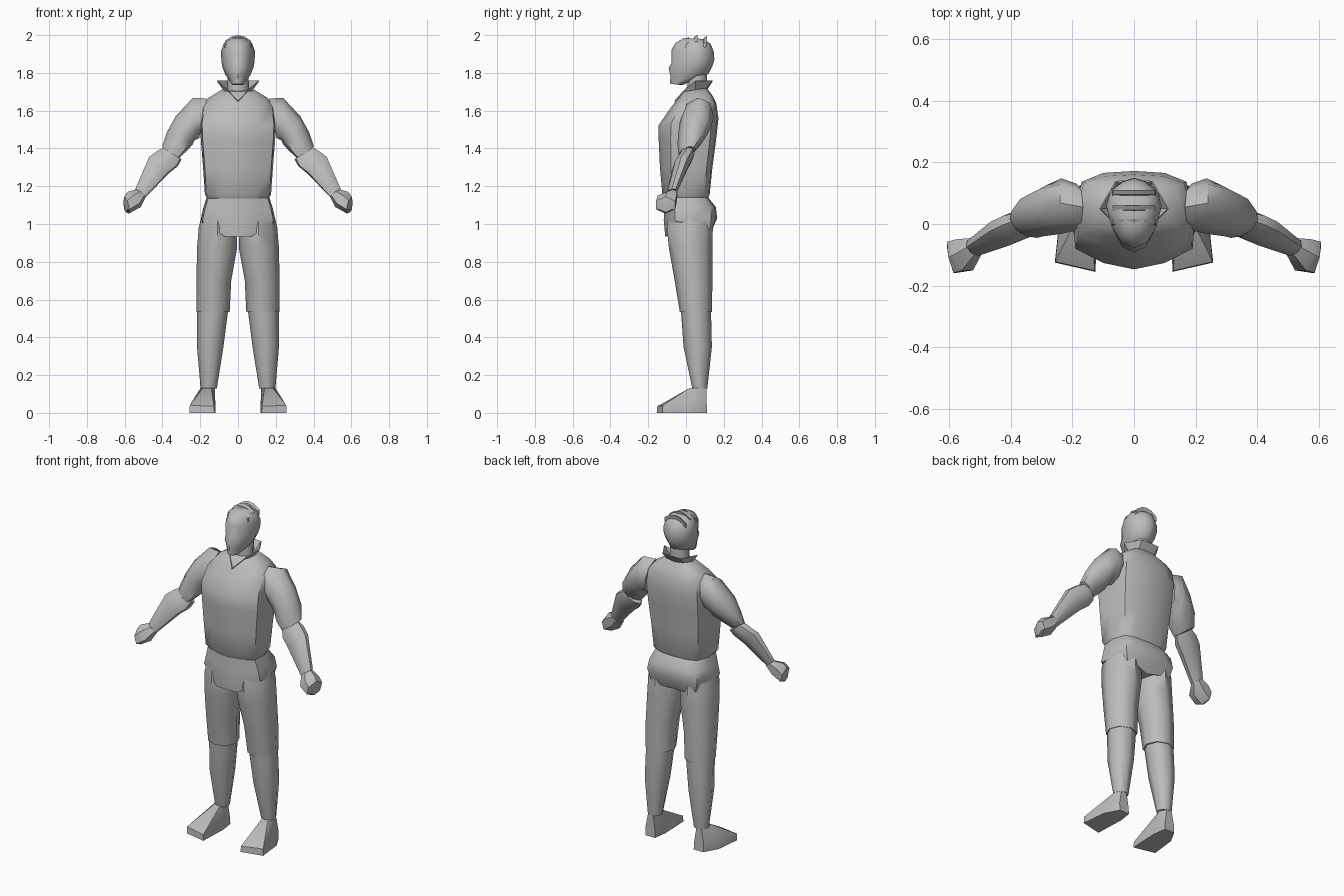
import bpy, bmesh, math
from mathutils import Vector

GREY = bpy.data.materials.new("plain grey")
GREY.diffuse_color = (0.5, 0.5, 0.5, 1)


def loft(name, rings, mirror=False, caps=True, angle=50):
    """Skin a list of equal-length closed rings into one object."""
    bm = bmesh.new()
    vs = [[bm.verts.new(p) for p in r] for r in rings]
    n = len(rings[0])
    for a, b in zip(vs, vs[1:]):
        for i in range(n):
            j = (i + 1) % n
            bm.faces.new((a[i], a[j], b[j], b[i]))
    if caps:
        bm.faces.new(vs[0][::-1])
        bm.faces.new(vs[-1])
    bmesh.ops.recalc_face_normals(bm, faces=bm.faces)
    me = bpy.data.meshes.new(name)
    bm.to_mesh(me)
    bm.free()
    me.materials.append(GREY)
    ob = bpy.data.objects.new(name, me)
    bpy.context.collection.objects.link(ob)
    bpy.ops.object.select_all(action='DESELECT')
    ob.select_set(True)
    bpy.context.view_layer.objects.active = ob
    bpy.ops.object.shade_smooth_by_angle(angle=math.radians(angle))
    if mirror:
        m = ob.modifiers.new("mirror", 'MIRROR')
        m.use_mirror_merge = False
    return ob


def both(half):
    """Mirror a half ring (front centre to back centre) across x."""
    return half + [(-x, y, z) for x, y, z in half[-2:0:-1]]


def section(shape, zf, zb, w, f, b):
    """Body ring: front and back height, half width, front y, back y."""
    m, h = (f + b) / 2, (b - f) / 2
    return both([(w * x, m + h * t, zf + (zb - zf) * (t + 1) / 2) for x, t in shape])


def oval(c, a, b, n=8):
    """Limb ring: centre, two half axes."""
    c, a, b = Vector(c), Vector(a), Vector(b)
    return [c + a * math.cos(math.tau * i / n) + b * math.sin(math.tau * i / n) for i in range(n)]


BODY = [(0, -1), (.5, -.87), (.95, -.58), (1, .1), (.85, .78), (.5, .96), (0, 1)]
HEAD = [(0, -1), (.45, -.85), (.8, -.4), (1, .2), (.85, .62), (.4, .9), (0, 1)]

# Torso
loft("torso", [section(BODY, *r) for r in [
    (1.125, 1.125, .155, -.105, .11), (1.155, 1.155, .175, -.125, .125),
    (1.30, 1.30, .185, -.138, .14), (1.45, 1.45, .197, -.145, .16),
    (1.52, 1.56, .20, -.147, .172), (1.61, 1.64, .19, -.085, .16),
    (1.655, 1.68, .155, -.05, .14), (1.70, 1.72, .085, -.02, .11)]])

# Pelvis with a front flap
bottom = both([(0, -.11, .935), (.072, -.105, .935), (.19, -.05, 1.015), (.19, .03, 1.0),
               (.15, .125, .965), (.08, .13, .95), (0, .11, .94)])
loft("pelvis", [bottom] + [section(BODY, *r) for r in [
    (1.02, 1.03, .197, -.118, .165), (1.07, 1.09, .185, -.115, .158),
    (1.15, 1.15, .163, -.11, .11)]])

# Neck and head
loft("neck", [oval((0, .06, 1.66), (.06, 0, 0), (0, .055, 0)),
              oval((0, .06, 1.82), (.055, 0, 0), (0, .05, 0))])
loft("head", [section(HEAD, *r) for r in [
    (1.742, 1.735, .03, -.082, -.02), (1.75, 1.765, .045, -.085, .05),
    (1.78, 1.795, .066, -.082, .12), (1.825, 1.835, .083, -.092, .14),
    (1.85, 1.87, .088, -.078, .15), (1.92, 1.91, .09, -.078, .148),
    (1.96, 1.955, .075, -.055, .13), (1.985, 1.98, .042, -.01, .09)]])

# Hair ridges curling over the crown
for i, (y, top) in enumerate([(.0, 1.99), (.045, 2.0), (.095, 1.995)]):
    prof = [(-.072, -.03), (-.035, -.007), (0, 0), (.035, -.007), (.072, -.03)]
    rings = [[(x, y - .005, top + z - .03), (x, y + .01, top + z - .03),
              (x * .95, y + .015, top + z), (x * .95, y, top + z - .008)] for x, z in prof]
    loft(f"hair_ridge_{i + 1}", rings, angle=30)

# Flared shirt collar, open V at the front
low = both([(0, -.055, 1.645), (.035, -.015, 1.675), (.075, .05, 1.705), (.055, .105, 1.715), (0, .115, 1.715)])
high = both([(0, -.062, 1.652), (.06, -.005, 1.715), (.113, .05, 1.757), (.06, .14, 1.757), (0, .142, 1.757)])
inner = [(x * .96, y * .96 + .002, z + .002) for x, y, z in high]
low_in = [(x * .9, y * .9 + .006, z + .004) for x, y, z in low]
loft("collar", [low, high, inner, low_in], caps=False, angle=30)

# Upper arms
loft("upper_arm", [oval(*r) for r in [
    ((.185, .055, 1.56), (-.02, 0, .105), (0, .075, 0)),
    ((.235, .058, 1.555), (.005, .01, .112), (0, .09, .01)),
    ((.285, .045, 1.495), (.045, .01, .075), (-.01, .085, .01)),
    ((.325, .025, 1.435), (.052, .01, .05), (.01, .07, .01)),
    ((.357, .005, 1.38), (.045, .01, .03), (.01, .045, .01))]], mirror=True)

# Forearms
loft("forearm", [oval(*r) for r in [
    ((.345, .01, 1.375), (.045, 0, .035), (.01, .035, 0)),
    ((.375, -.005, 1.345), (.055, 0, .04), (.015, .045, .01)),
    ((.42, -.025, 1.31), (.05, 0, .045), (.015, .045, .01)),
    ((.515, -.075, 1.165), (.028, 0, .022), (.01, .028, .005))]], mirror=True)

# Fists
loft("hand", [oval(*r, n=6) for r in [
    ((.51, -.07, 1.165), (.022, 0, .02), (.008, .028, 0)),
    ((.55, -.10, 1.13), (.035, 0, .04), (.012, .058, 0)),
    ((.59, -.108, 1.10), (.012, 0, .045), (.012, .058, 0)),
    ((.597, -.108, 1.09), (.004, 0, .028), (.008, .035, 0))]], mirror=True, angle=40)

# Thighs
loft("thigh", [oval(*r) for r in [
    ((.108, .02, 1.04), (.085, 0, 0), (0, .11, 0)),
    ((.108, .02, .98), (.10, 0, 0), (0, .122, 0)),
    ((.111, .025, .87), (.106, 0, 0), (0, .115, 0)),
    ((.128, .04, .70), (.092, 0, 0), (0, .10, 0)),
    ((.132, .052, .535), (.088, 0, 0), (0, .085, 0))]], mirror=True)

# Shins
loft("shin", [oval(*r) for r in [
    ((.133, .052, .56), (.083, 0, 0), (0, .08, 0)),
    ((.147, .062, .35), (.07, 0, 0), (0, .075, 0)),
    ((.155, .073, .13), (.043, 0, 0), (0, .04, 0))]], mirror=True)

# Shoes: sole outline, upper edge, ankle opening
sole = [(.125, -.155), (.257, -.125), (.24, .03), (.195, .112), (.13, .112), (.118, .03)]
edge_z = [.035, .04, .065, .05, .05, .065]
ankle = [(.14, .02), (.185, .02), (.198, .07), (.18, .108), (.145, .108), (.122, .07)]
loft("shoe", [[(x, y, 0) for x, y in sole],
              [(x * .97 + .006, y * .98, z) for (x, y), z in zip(sole, edge_z)],
              [(x, y, .132) for x, y in ankle]], mirror=True, angle=45)
